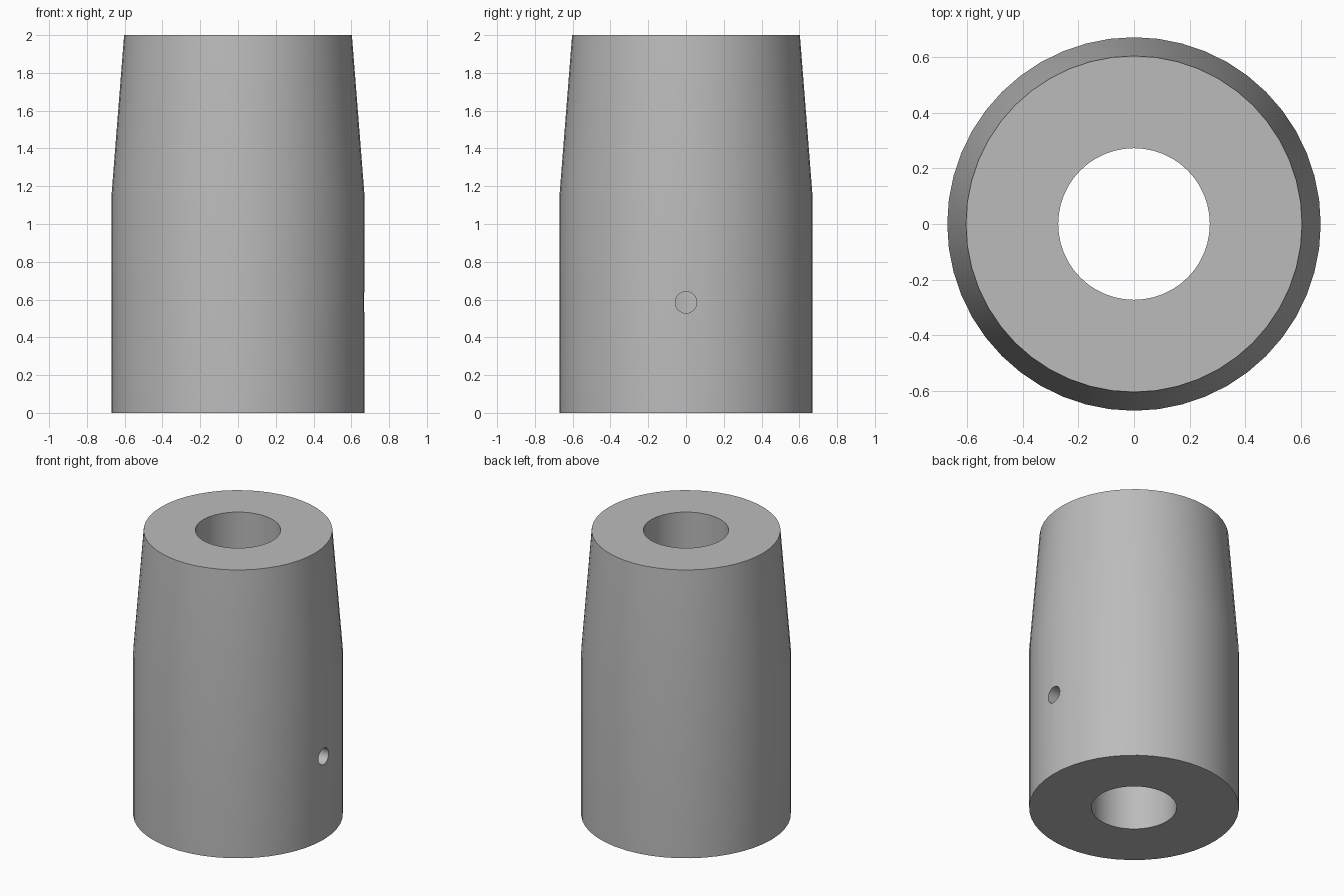
import bpy
import math

cube = bpy.data.objects.get("Cube")
if cube:
    bpy.data.objects.remove(cube, do_unlink=True)

SIDES = 48
HEIGHT = 2.0
BORE = 0.272

grey = bpy.data.materials.new("plain grey")
grey.use_nodes = True
colour = (0.5, 0.5, 0.5, 1)
grey.diffuse_color = colour
grey.node_tree.nodes["Principled BSDF"].inputs["Base Color"].default_value = colour


def lathe(name, profile):
    """Revolve a closed (radius, z) profile around the z axis."""
    count = len(profile)
    verts = []
    for i in range(SIDES):
        a = math.tau * i / SIDES
        verts += [(r * math.cos(a), r * math.sin(a), z) for r, z in profile]
    faces = []
    for i in range(SIDES):
        this, after = i * count, (i + 1) % SIDES * count
        for k in range(count):
            n = (k + 1) % count
            faces.append((this + k, after + k, after + n, this + n))
    mesh = bpy.data.meshes.new(name)
    mesh.from_pydata(verts, [], faces)
    mesh.materials.append(grey)
    obj = bpy.data.objects.new(name, mesh)
    bpy.context.collection.objects.link(obj)
    return obj


# Sleeve: straight lower body, tapered top, bore right through
sleeve = lathe("tapered_sleeve", [(BORE, 0), (0.67, 0), (0.67, 1.15),
                                  (0.603, HEIGHT), (BORE, HEIGHT)])

# Small side hole from the left wall into the bore
bpy.ops.mesh.primitive_cylinder_add(vertices=32, radius=0.057, depth=0.8,
                                    location=(0.5, 0, 0.585),
                                    rotation=(0, math.pi / 2, 0))
cutter = bpy.context.object
cutter.name = "side_hole_cutter"
cutter.data.materials.append(grey)

cut = sleeve.modifiers.new("side_hole", 'BOOLEAN')
cut.operation = 'DIFFERENCE'
cut.solver = 'EXACT'
cut.object = cutter

bpy.ops.object.select_all(action='DESELECT')
sleeve.select_set(True)
bpy.context.view_layer.objects.active = sleeve
bpy.ops.object.modifier_apply(modifier=cut.name)
bpy.data.objects.remove(cutter, do_unlink=True)
bpy.ops.object.shade_smooth_by_angle(angle=math.radians(30))
